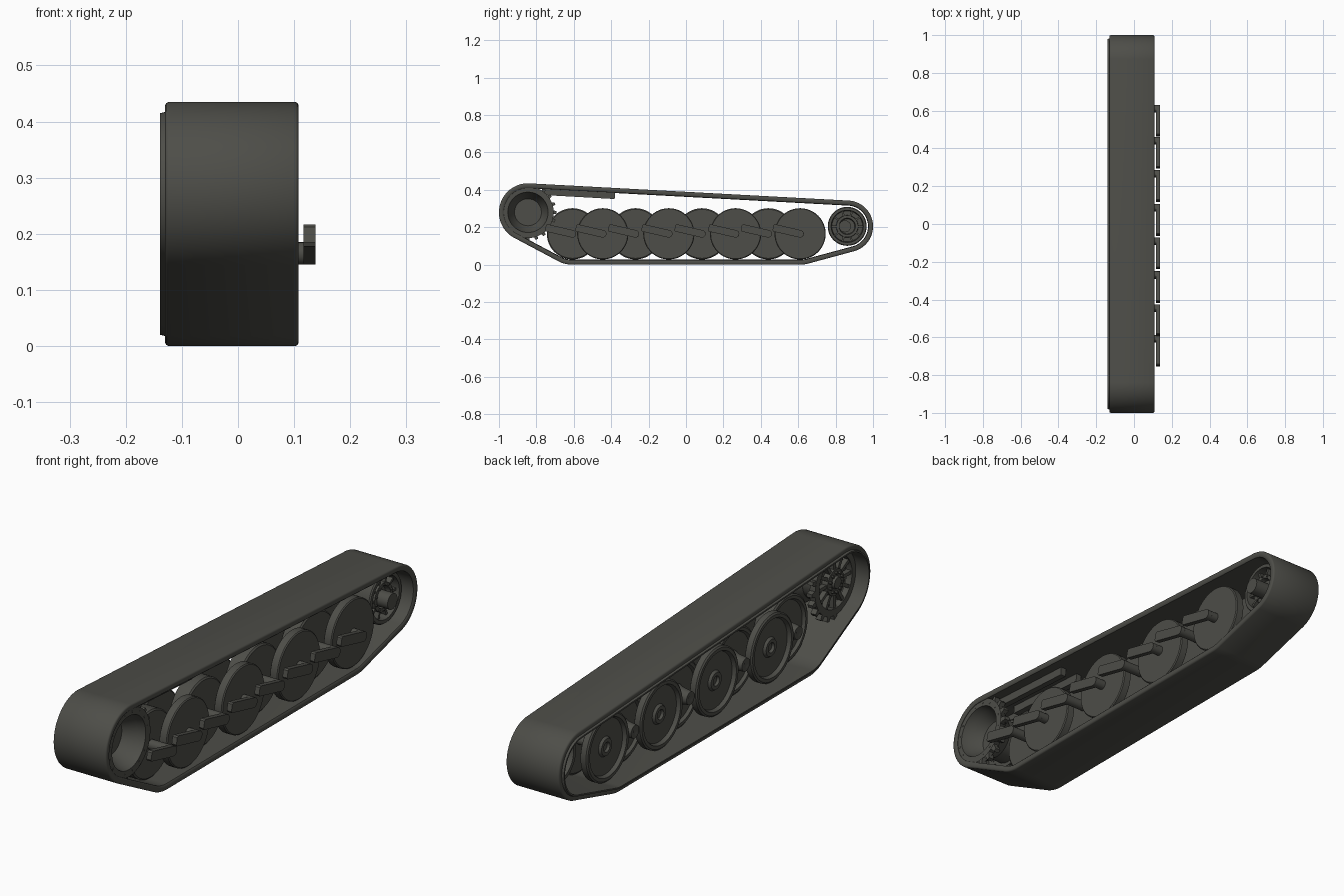
import bpy, bmesh, math
from mathutils import Matrix, Vector

if "Cube" in bpy.data.objects:
    bpy.data.objects.remove(bpy.data.objects["Cube"])

mat = bpy.data.materials.new("dark_olive_grey")
mat.diffuse_color = (0.075, 0.075, 0.065, 1)
mat.use_nodes = True
mat.node_tree.nodes["Principled BSDF"].inputs["Base Color"].default_value = mat.diffuse_color


def finish(name, bm, angle=35):
    bmesh.ops.remove_doubles(bm, verts=bm.verts, dist=1e-5)
    bmesh.ops.recalc_face_normals(bm, faces=bm.faces)
    me = bpy.data.meshes.new(name)
    bm.to_mesh(me)
    bm.free()
    ob = bpy.data.objects.new(name, me)
    bpy.context.collection.objects.link(ob)
    me.materials.append(mat)
    bpy.ops.object.select_all(action='DESELECT')
    ob.select_set(True)
    bpy.context.view_layer.objects.active = ob
    bpy.ops.object.shade_smooth_by_angle(angle=math.radians(angle))
    return ob


def bridge(bm, rings, closed):
    """Skin a list of equally long closed rings of points."""
    vs = [[bm.verts.new(p) for p in ring] for ring in rings]
    n = len(vs[0])
    for i in range(len(vs) if closed else len(vs) - 1):
        a, b = vs[i], vs[(i + 1) % len(vs)]
        for j in range(n):
            k = (j + 1) % n
            bm.faces.new((a[j], a[k], b[k], b[j]))


def lathe(name, profile, y, z, closed=False, n=48):
    """Turn (x, radius) points around an axle running along x."""
    bm = bmesh.new()
    angs = [2 * math.pi * i / n for i in range(n)]
    bridge(bm, [[(x, y + max(r, 1e-6) * math.cos(a), z + max(r, 1e-6) * math.sin(a))
                 for a in angs] for x, r in profile], closed)
    bmesh.ops.dissolve_degenerate(bm, dist=1e-5, edges=bm.edges)
    return finish(name, bm)


def radial_boxes(name, x0, x1, r0, r1, w, n, y, z, taper=1.0):
    """Ring of n boxes pointing outwards: teeth and spokes."""
    bm = bmesh.new()
    for i in range(n):
        rot = Matrix.Translation((0, y, z)) @ Matrix.Rotation(2 * math.pi * i / n, 4, 'X')
        vs = bmesh.ops.create_cube(bm, size=1)['verts']
        for v in vs:
            wide = w * (taper if v.co.y > 0 else 1)
            v.co = rot @ Vector(((x0 + x1) / 2 + v.co.x * (x1 - x0),
                                 (r0 + r1) / 2 + v.co.y * (r1 - r0), v.co.z * wide))
    return finish(name, bm)


def bolts(name, x, r, size, n, y, z):
    bm = bmesh.new()
    for i in range(n):
        a = 2 * math.pi * (i + .5) / n
        m = (Matrix.Translation((x, y + r * math.cos(a), z + r * math.sin(a)))
             @ Matrix.Rotation(math.pi / 2, 4, 'Y'))
        bmesh.ops.create_cone(bm, cap_ends=True, segments=6, radius1=size,
                              radius2=size, depth=.01, matrix=m)
    return finish(name, bm)


def rod(name, x0, x1, r, y, z):
    return lathe(name, [(x0, 0), (x0, r), (x1, r), (x1, 0)], y, z, n=24)


# layout in the y, z plane
SY, SZ = -.845, .28      # drive sprocket
IY, IZ = .862, .205      # idler
WZ, WR = .165, .137      # road wheels
OUTER_Y = [-.445, -.092, .265, .61]
INNER_Y = [-.607, -.27, .085, .44]

# track belt wrapped around sprocket, idler and end wheels
circles = [(SY, SZ, .155), (IY, IZ, .138), (-.607, WZ, .165), (.61, WZ, .165)]


def belt_ring(x, inset, n=180):
    pts = []
    for i in range(n):
        a = 2 * math.pi * (i + .5) / n
        c, s = math.cos(a), math.sin(a)
        cy, cz, r = max(circles, key=lambda k: k[0] * c + k[1] * s + k[2])
        pts.append((x, cy + (r - inset) * c, cz + (r - inset) * s))
    return pts


bm = bmesh.new()
section = [(-.13, .006), (-.128, .002), (-.124, 0), (.102, 0), (.106, .002), (.108, .006),
           (.108, .02), (.104, .025), (-.132, .027), (-.139, .026), (-.139, .02), (-.13, .018)]
bridge(bm, [belt_ring(x, d) for x, d in section], True)
finish("track_belt", bm, 50)

# outer road wheels: dished on the left, flat on the right
for i, y in enumerate(OUTER_Y):
    lathe(f"left_road_wheel_{i}", [
        (-.045, 0), (-.045, .13), (-.05, WR), (-.074, WR), (-.079, .131), (-.079, .118),
        (-.064, .112), (-.062, .04), (-.072, .034), (-.072, .02), (-.062, .016),
        (-.062, 0)], y, WZ)
    lathe(f"right_road_wheel_{i}", [
        (.05, 0), (.05, .13), (.055, WR), (.085, WR), (.089, .133), (.089, 0)], y, WZ)

# inner road wheels, overlapping between the outer ones
for i, y in enumerate(INNER_Y):
    lathe(f"inner_road_wheel_{i}", [
        (.035, 0), (.035, .131), (.03, WR), (-.025, WR), (-.03, .13), (-.03, .118),
        (-.018, .112), (-.016, .04), (-.036, .032), (-.08, .026), (-.08, .012),
        (-.074, 0)], y, WZ)

# suspension arms and axles
tilt = math.radians(13)
for i, y in enumerate(sorted(OUTER_Y + INNER_Y)):
    rod(f"wheel_axle_{i}", -.05, .12, .02, y, WZ)
    bm = bmesh.new()
    shape = [(-.143, .02), (-.148, .014), (-.148, -.014), (-.143, -.02)]
    shape += [(.02 * math.cos(a), .02 * math.sin(a))
              for a in [math.radians(-90 + 20 * k) for k in range(10)]]
    pts = [(y + u * math.cos(tilt) + v * math.sin(tilt),
            WZ - u * math.sin(tilt) + v * math.cos(tilt)) for u, v in shape]
    face = bm.faces.new([bm.verts.new((.117, *p)) for p in pts])
    ext = bmesh.ops.extrude_face_region(bm, geom=[face])['geom']
    for v in ext:
        if isinstance(v, bmesh.types.BMVert):
            v.co.x = .138
    finish(f"suspension_arm_{i}", bm)

# drive sprocket: right ring with a tapered bore
lathe("sprocket_bore", [(.102, .138), (.102, .108), (.07, .1), (.02, .072), (.02, 0),
                        (.01, 0), (.01, .085), (.08, .138)], SY, SZ)
bolts("sprocket_ring_bolts", .098, .121, .004, 16, SY, SZ)
# left spoked wheel
lathe("sprocket_left_rim", [(-.08, .132), (-.08, .105), (-.055, .105), (-.055, .132)],
      SY, SZ, True)
lathe("sprocket_left_hub", [(-.05, 0), (-.05, .1), (-.056, .1), (-.056, .055), (-.08, .052),
                            (-.08, .025), (-.09, .022), (-.09, 0)], SY, SZ)
rod("sprocket_drum", -.055, .015, .085, SY, SZ)
radial_boxes("sprocket_spokes", -.076, -.052, .045, .11, .014, 12, SY, SZ)
bolts("sprocket_hub_bolts", -.083, .039, .006, 10, SY, SZ)
for side, x in (("left", -.079), ("right", .07)):
    radial_boxes(f"sprocket_teeth_{side}", x, x + .023, .12, .152, .026, 20, SY, SZ, .55)

# idler wheel: spoked on the right, plain on the left, with an axle stub
lathe("idler_rim", [(.018, .104), (.055, .104), (.06, .1), (.06, .086), (.018, .082)],
      IY, IZ, True)
lathe("idler_hub", [(.01, .06), (.05, .058), (.05, .044), (.03, .04), (.03, 0)], IY, IZ)
radial_boxes("idler_spokes", .015, .046, .05, .09, .01, 10, IY, IZ)
bolts("idler_bolts", .05, .051, .004, 10, IY, IZ)
lathe("idler_web", [(.02, 0), (.02, .1), (-.035, .104), (-.04, .1), (-.04, .085),
                    (-.02, .08), (-.02, 0)], IY, IZ)
rod("idler_axle_stub", -.03, .098, .032, IY - .012, IZ)

# guide bars under the upper run
for i, x in enumerate((-.03, .05)):
    bm = bmesh.new()
    m = (Matrix.Translation((x, -.575, .379)) @ Matrix.Rotation(math.radians(-3.2), 4, 'X')
         @ Matrix.Diagonal((.025, .39, .034, 1)))
    bmesh.ops.create_cube(bm, size=1, matrix=m)
    finish(f"guide_bar_{i}", bm)
